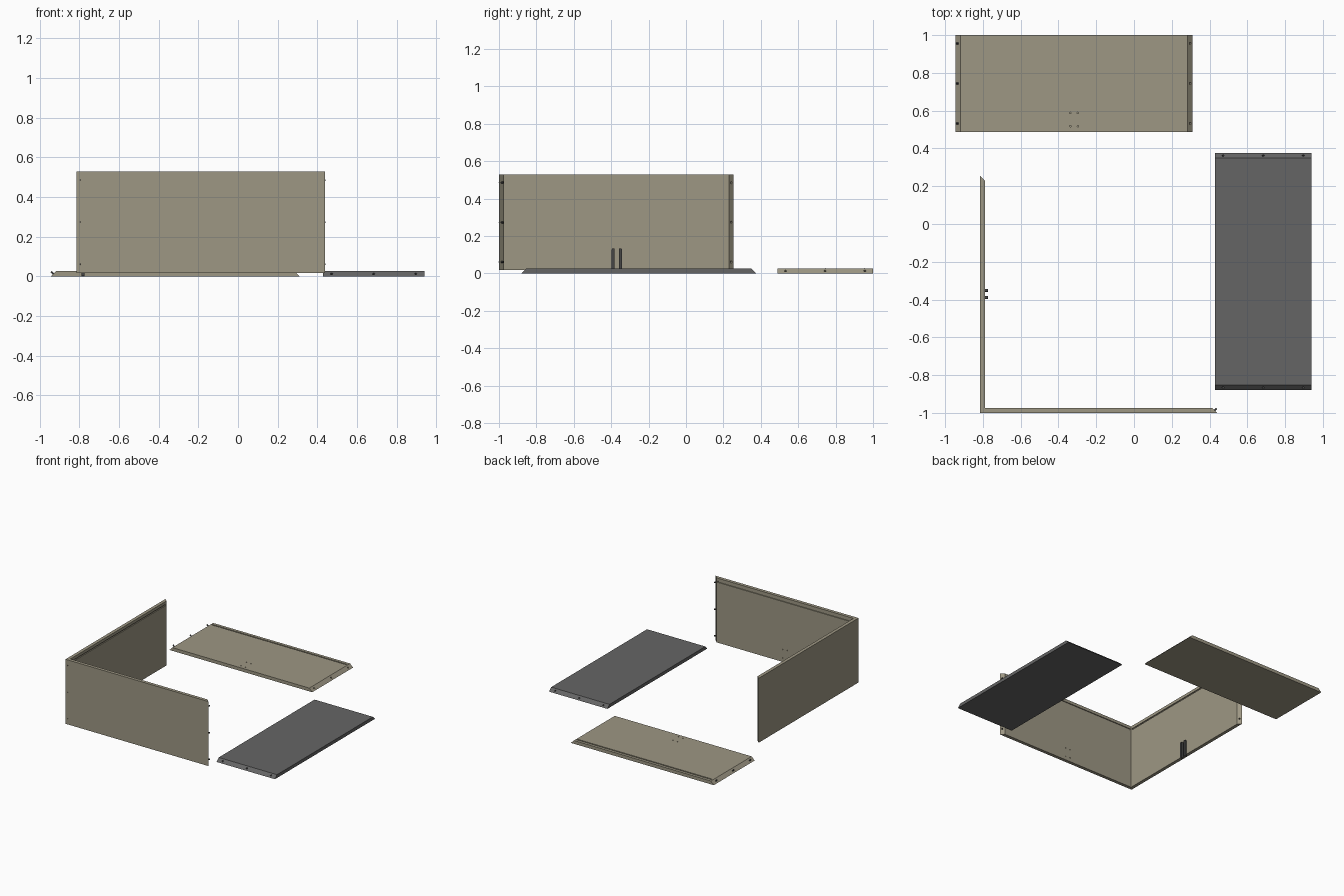
import bpy, bmesh
from math import pi
from mathutils import Matrix, Vector

if "Cube" in bpy.data.objects:
    bpy.data.objects.remove(bpy.data.objects["Cube"])

L, W, T = 1.255, 0.512, 0.026      # panel length, width, thickness
JOINTS = (-0.212, 0.0, 0.212)      # joint positions across the panel width


def material(name, rgb):
    m = bpy.data.materials.new(name)
    m.diffuse_color = (*rgb, 1)
    m.use_nodes = True
    m.node_tree.nodes["Principled BSDF"].inputs["Base Color"].default_value = m.diffuse_color
    return m


TAN = material("tan_board", (0.34, 0.31, 0.23))
GREY = material("dark_grey", (0.13, 0.13, 0.13))
DARK = material("metal", (0.06, 0.06, 0.06))


def make(name, bm, mat, matrix=Matrix()):
    bmesh.ops.recalc_face_normals(bm, faces=bm.faces)
    me = bpy.data.meshes.new(name)
    bm.to_mesh(me)
    bm.free()
    me.materials.append(mat)
    ob = bpy.data.objects.new(name, me)
    ob.matrix_world = matrix
    bpy.context.collection.objects.link(ob)
    return ob


def rod(bm, a, b, r, n=16):
    a, b = Vector(a), Vector(b)
    rot = (b - a).to_track_quat('Z', 'Y').to_matrix().to_4x4()
    bmesh.ops.create_cone(bm, cap_ends=True, segments=n, radius1=r, radius2=r,
                          depth=(b - a).length,
                          matrix=Matrix.Translation((a + b) / 2) @ rot)


def box(bm, centre, size):
    bmesh.ops.create_cube(bm, size=1, matrix=Matrix.Translation(centre)
                          @ Matrix.Diagonal((*size, 1)))


def panel(name, matrix, mat, dowels=True, fittings=True):
    # mitred board: outer face at z=0, shorter inner face at z=T
    bm = bmesh.new()
    profile = [(-L/2, 0), (L/2, 0), (L/2 - T, T), (-L/2 + T, T)]
    face = bm.faces.new([bm.verts.new((x, -W/2, z)) for x, z in profile])
    ext = bmesh.ops.extrude_face_region(bm, geom=[face])
    bmesh.ops.translate(bm, vec=(0, W, 0),
                        verts=[v for v in ext['geom'] if isinstance(v, bmesh.types.BMVert)])
    board = make(name, bm, mat, matrix)

    # joint holes, back-panel groove and fitting holes
    cut = bmesh.new()
    xm = L/2 - T/2
    for y in JOINTS:
        for s in ((1,) if dowels else (1, -1)):
            rod(cut, (s*(xm + 0.01), y, T/2 + 0.01), (s*(xm - 0.008), y, T/2 - 0.008), 0.006)
    if fittings:
        box(cut, (0, W/2 - 0.028, T), (L - 2*T - 0.02, 0.01, 0.014))
        for x in (-0.02, 0.02):
            for y in (-W/2 + 0.03, -W/2 + 0.1):
                rod(cut, (x, y, T - 0.008), (x, y, T + 0.01), 0.004, 12)
    cutter = make(name + "_cutter", cut, mat, matrix)
    cutter.hide_render = True
    mod = board.modifiers.new("holes", 'BOOLEAN')
    mod.operation, mod.solver, mod.object = 'DIFFERENCE', 'EXACT', cutter
    bpy.context.view_layer.objects.active = board
    bpy.context.view_layer.update()
    bpy.ops.object.modifier_apply(modifier=mod.name)
    bpy.data.objects.remove(cutter)

    # dowels standing square to the mitred end
    if dowels:
        bm = bmesh.new()
        for y in JOINTS:
            rod(bm, (-xm + 0.006, y, T/2 - 0.006), (-xm - 0.011, y, T/2 + 0.011), 0.005)
        make(name + "_dowels", bm, DARK, matrix)


def frame(origin, x, y, z):
    m = Matrix((x, y, z)).transposed().to_4x4()
    m.translation = origin
    return m


X, Y, Z = Vector((1, 0, 0)), Vector((0, 1, 0)), Vector((0, 0, 1))
zc = 0.017 + W/2
panel("front_wall", frame((-0.188, -1.0, zc), -X, Z, Y), TAN)
panel("left_wall", frame((-0.8155, -1.0 + L/2, zc), Y, Z, X), TAN)
panel("loose_tan_board", frame((-0.317, 1.0 - W/2, 0), X, Y, Z), TAN)
panel("loose_grey_board", frame((0.684, -0.252, 0), Y, -X, Z), GREY, False, False)

# pair of upright brackets on the left wall
for i, y in enumerate((-0.389, -0.351)):
    bm = bmesh.new()
    box(bm, (-0.7815, y, 0.067), (0.016, 0.016, 0.134))
    edges = [e for e in bm.edges if abs((e.verts[0].co - e.verts[1].co).z) < 0.01
             and abs((e.verts[0].co - e.verts[1].co).x) > 0.01]
    bmesh.ops.bevel(bm, geom=edges, offset=0.006, segments=3, affect='EDGES', profile=0.5)
    make(f"bracket_{i + 1}", bm, DARK)
